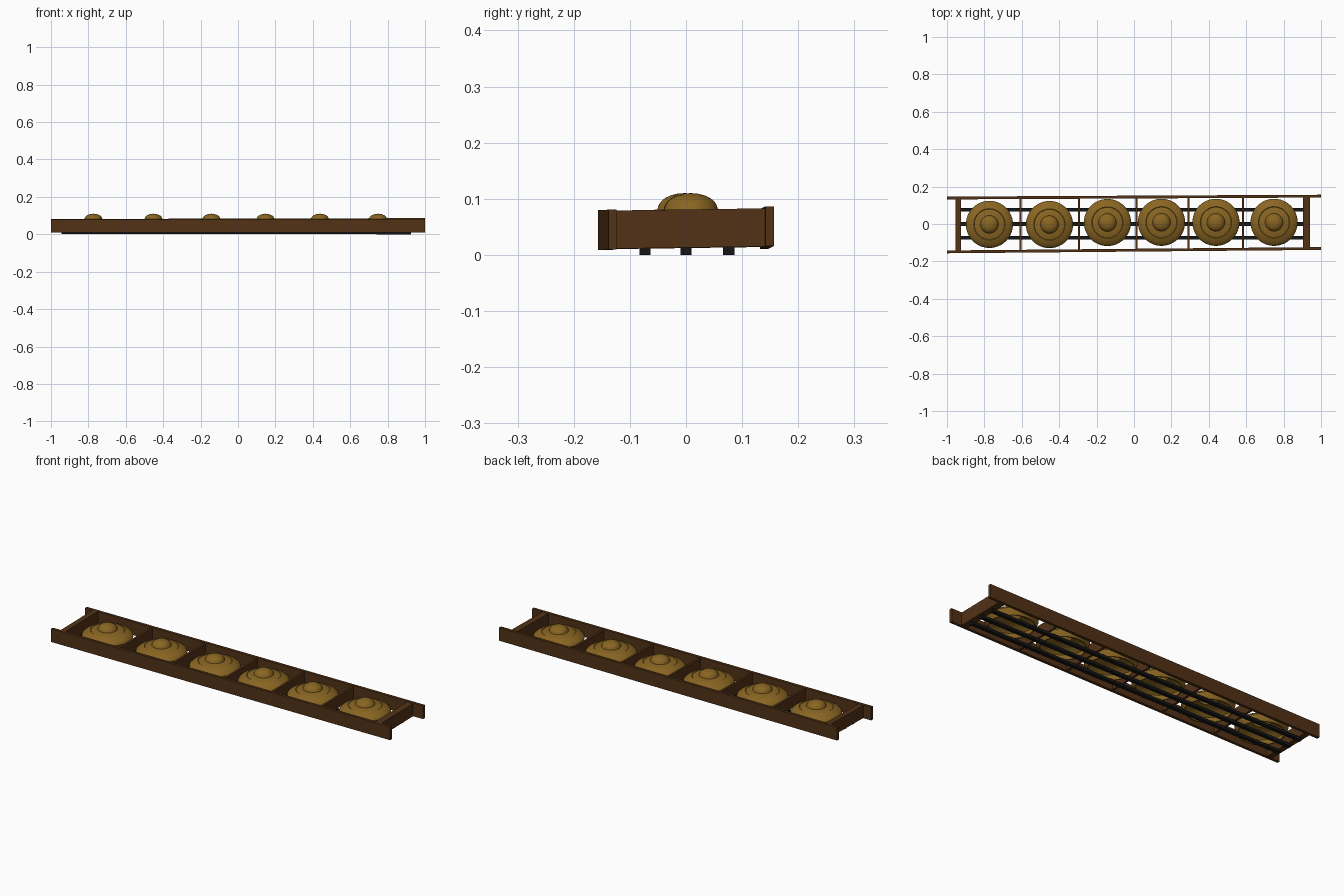
import bpy, bmesh, math
from mathutils import Vector

if "Cube" in bpy.data.objects:
    bpy.data.objects.remove(bpy.data.objects["Cube"])


def material(name, rgb):
    m = bpy.data.materials.new(name)
    m.diffuse_color = (*rgb, 1)
    m.use_nodes = True
    m.node_tree.nodes["Principled BSDF"].inputs["Base Color"].default_value = m.diffuse_color
    return m


WOOD = material("dark_wood", (0.085, 0.032, 0.008))
BRASS = material("aged_brass", (0.25, 0.13, 0.016))
BLACK = material("black_cord", (0.008, 0.008, 0.008))


def finish(name, bm, mat):
    bmesh.ops.recalc_face_normals(bm, faces=bm.faces)
    mesh = bpy.data.meshes.new(name)
    bm.to_mesh(mesh)
    bm.free()
    mesh.materials.append(mat)
    ob = bpy.data.objects.new(name, mesh)
    bpy.context.collection.objects.link(ob)
    return ob


def board(name, a, b, thick, height, mat):
    """Straight board between two end centres, standing upright."""
    a, b = Vector(a), Vector(b)
    d = b - a
    side = Vector((-d.y, d.x, 0)).normalized() * thick / 2
    up = Vector((0, 0, height / 2))
    bm = bmesh.new()
    ends = [[bm.verts.new(p + s * side + u * up)
             for s, u in ((-1, -1), (1, -1), (1, 1), (-1, 1))] for p in (a, b)]
    bm.faces.new(ends[0])
    bm.faces.new(ends[1])
    for i in range(4):
        j = (i + 1) % 4
        bm.faces.new((ends[0][i], ends[0][j], ends[1][j], ends[1][i]))
    return finish(name, bm, mat)


# Long side rails, slightly skewed like the hand-built frame
board("front_rail", (-1, -0.149, 0.044), (1, -0.131, 0.045), 0.015, 0.071, WOOD)
board("back_rail", (-1, 0.139, 0.046), (1, 0.149, 0.051), 0.015, 0.071, WOOD)


def cross_board(name, x, thick, height, z):
    front = -0.14 + 0.009 * x
    back = 0.144 + 0.005 * x
    board(name, (x, front, z), (x, back, z + 0.004), thick, height, WOOD)


# End boards and thin dividers between the gongs
cross_board("left_end_board", -0.94, 0.03, 0.068, 0.044)
cross_board("right_end_board", 0.922, 0.036, 0.068, 0.045)
for i, x in enumerate((-0.607, -0.294, 0.013, 0.291, 0.583)):
    cross_board(f"divider_{i + 1}", x, 0.012, 0.062, 0.045)

# Three cords supporting the gongs
for i, y in enumerate((-0.073, 0.0, 0.076)):
    board(f"support_cord_{i + 1}", (-0.945, y, 0.009), (0.925, y, 0.007), 0.02, 0.014, BLACK)

# Hollow bossed gong profile (radius, height): rim, shoulder, flat face, boss
outer = [(0.112, 0.015), (0.120, 0.030), (0.126, 0.046), (0.124, 0.052),
         (0.115, 0.060), (0.101, 0.069), (0.084, 0.076), (0.081, 0.074),
         (0.065, 0.079), (0.048, 0.081)]
outer += [(0.047 * math.cos(t), 0.082 + 0.028 * math.sin(t))
          for t in (math.radians(15 * k) for k in range(1, 6))] + [(0, 0.110)]
inner = [(0, 0.104), (0.025, 0.099), (0.041, 0.082), (0.045, 0.075),
         (0.080, 0.069), (0.098, 0.063), (0.119, 0.048), (0.114, 0.031), (0.106, 0.015)]


def gong(name, x, y):
    bm = bmesh.new()
    pts = outer + inner
    vs = [bm.verts.new((r, 0, z)) for r, z in pts]
    es = [bm.edges.new((vs[i], vs[(i + 1) % len(vs)]))
          for i in range(len(vs)) if i != len(outer) - 1]
    bmesh.ops.spin(bm, geom=vs + es, cent=(0, 0, 0), axis=(0, 0, 1),
                   angle=math.tau, steps=48, use_duplicate=False)
    bmesh.ops.remove_doubles(bm, verts=bm.verts, dist=1e-5)
    ob = finish(name, bm, BRASS)
    ob.location = (x, y, 0)
    bpy.ops.object.select_all(action='DESELECT')
    ob.select_set(True)
    bpy.context.view_layer.objects.active = ob
    bpy.ops.object.shade_smooth_by_angle(angle=math.radians(35))


# Row of six gongs
for i, (x, y) in enumerate(((-0.773, -0.002), (-0.452, -0.003), (-0.142, 0.008),
                            (0.147, 0.009), (0.438, 0.009), (0.749, 0.009))):
    gong(f"gong_{i + 1}", x, y)
